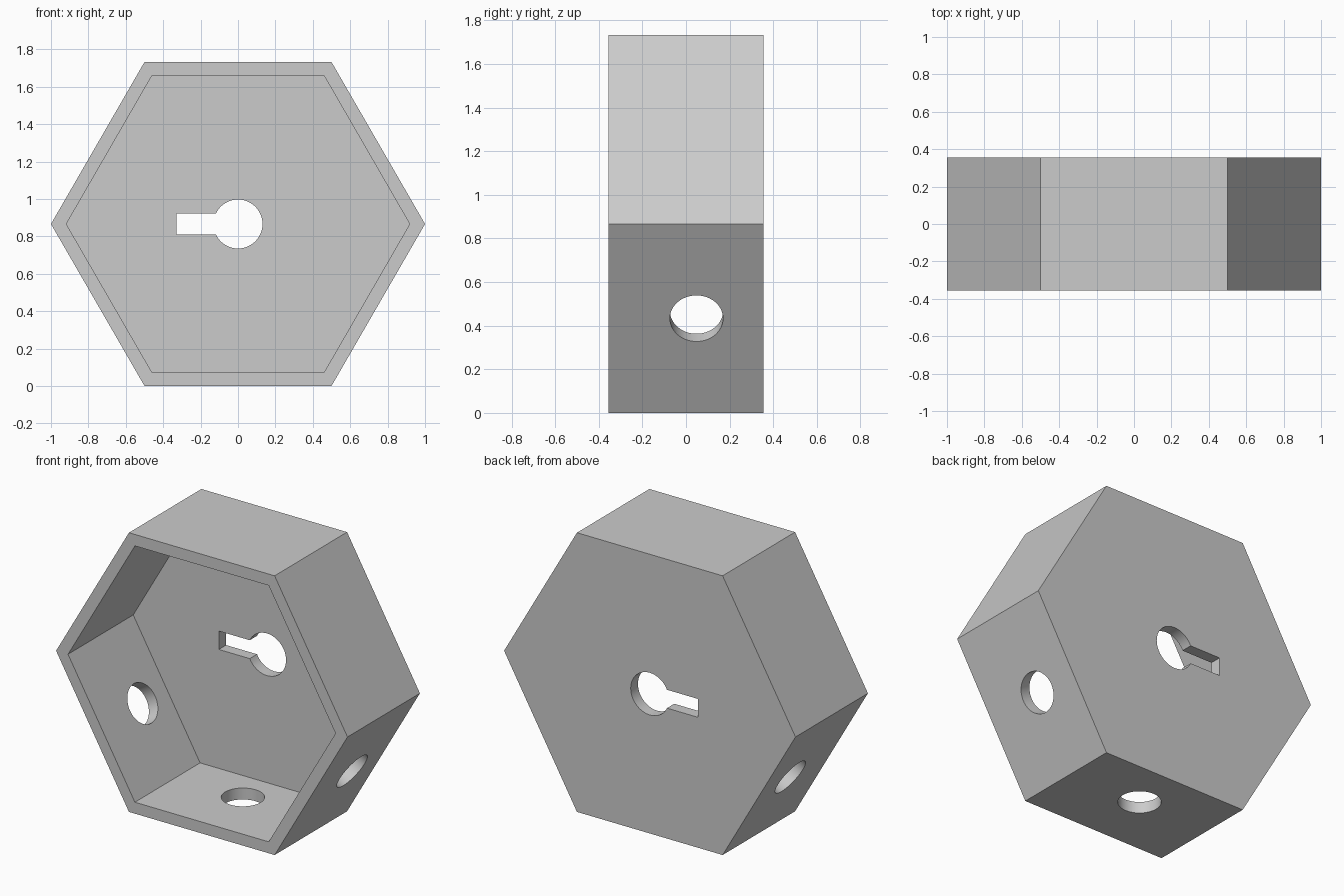
import bpy
import bmesh
from math import asin, cos, pi, radians, sin
from mathutils import Matrix

cube = bpy.data.objects.get("Cube")
if cube:
    bpy.data.objects.remove(cube, do_unlink=True)

RADIUS = 1.0
CENTRE_Z = RADIUS * cos(pi / 6)
HALF_DEPTH = 0.355
WALL = 0.071
HOLE_RADIUS = 0.122
HOLE_Y = 0.048

grey = bpy.data.materials.new("plain grey")
grey.use_nodes = True
colour = (0.6, 0.6, 0.6, 1)
grey.diffuse_color = colour
grey.node_tree.nodes["Principled BSDF"].inputs["Base Color"].default_value = colour


def prism(name, profile, y0, y1):
    """Extrude an x-z profile, centred on the box axis, from y0 to y1."""
    bm = bmesh.new()
    face = bm.faces.new([bm.verts.new((x, y0, z + CENTRE_Z)) for x, z in profile])
    moved = bmesh.ops.extrude_face_region(bm, geom=[face])["geom"]
    verts = [v for v in moved if isinstance(v, bmesh.types.BMVert)]
    bmesh.ops.translate(bm, verts=verts, vec=(0, y1 - y0, 0))
    bmesh.ops.recalc_face_normals(bm, faces=bm.faces)
    mesh = bpy.data.meshes.new(name)
    bm.to_mesh(mesh)
    bm.free()
    mesh.materials.append(grey)
    obj = bpy.data.objects.new(name, mesh)
    bpy.context.collection.objects.link(obj)
    return obj


def ring(radius, count, start=0.0, sweep=2 * pi):
    return [(radius * cos(start + sweep * i / count),
             radius * sin(start + sweep * i / count)) for i in range(count)]


def cut(target, cutter):
    cutter.hide_render = True
    mod = target.modifiers.new("cut", "BOOLEAN")
    mod.operation = "DIFFERENCE"
    mod.solver = "EXACT"
    mod.object = cutter
    bpy.context.view_layer.objects.active = target
    bpy.ops.object.modifier_apply(modifier=mod.name)
    bpy.data.objects.remove(cutter, do_unlink=True)


# Hexagonal box, hollowed from the front
box = prism("hexagonal_box", ring(RADIUS, 6), -HALF_DEPTH, HALF_DEPTH)
inner = RADIUS - WALL / cos(pi / 6)
cut(box, prism("cavity_cutter", ring(inner, 6), -HALF_DEPTH - 0.1, HALF_DEPTH - WALL))

# Keyhole through the back: round hole with a slot to one side
key_radius, slot_half, slot_end = 0.131, 0.057, -0.33
gap = asin(slot_half / key_radius)
arc = ring(key_radius, 48, -pi + gap, 2 * (pi - gap))
arc.append((-key_radius * cos(gap), slot_half))
keyhole = arc + [(slot_end, slot_half), (slot_end, -slot_half)]
cut(box, prism("keyhole_cutter", keyhole, 0.1, HALF_DEPTH + 0.1))

# Round cable holes through the three lower walls
for angle in (-150, -90, -30):
    a = radians(angle)
    bpy.ops.mesh.primitive_cylinder_add(vertices=64, radius=HOLE_RADIUS, depth=0.3)
    drill = bpy.context.object
    drill.name = "cable_hole_cutter"
    drill.data.materials.append(grey)
    drill.matrix_world = (
        Matrix.Translation((CENTRE_Z * cos(a), HOLE_Y, CENTRE_Z + CENTRE_Z * sin(a)))
        @ Matrix.Rotation(pi / 2 - a, 4, "Y"))
    bpy.context.view_layer.update()
    cut(box, drill)

# Smooth hole walls, crisp corners
bpy.ops.object.select_all(action="DESELECT")
box.select_set(True)
bpy.context.view_layer.objects.active = box
bpy.ops.object.shade_smooth_by_angle(angle=radians(25))
